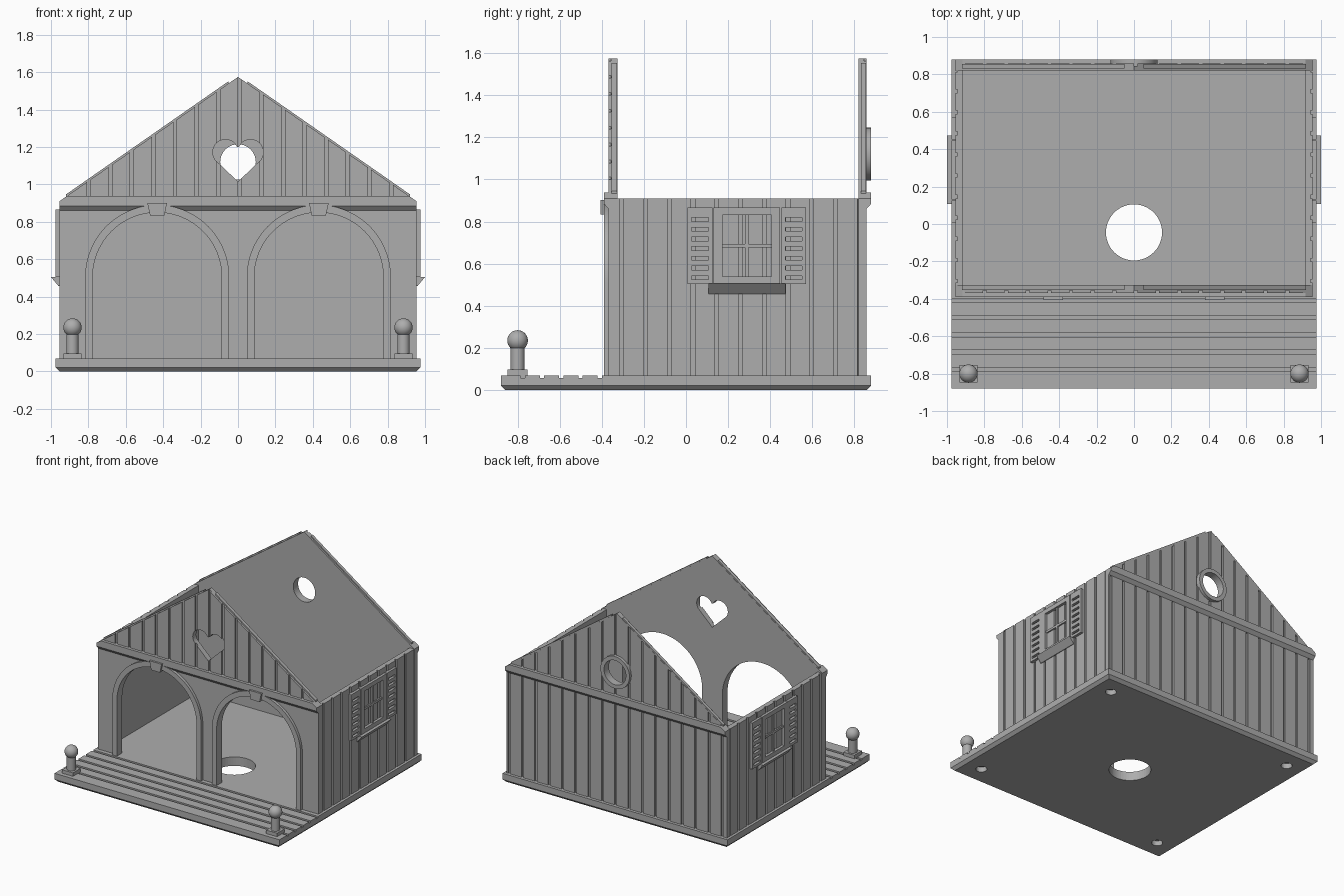
import bpy, bmesh, math
from mathutils import Vector

cube = bpy.data.objects.get("Cube")
if cube:
    bpy.data.objects.remove(cube)

grey = bpy.data.materials.new("plain grey")
grey.use_nodes = True
GREY = (0.42, 0.42, 0.42, 1)
grey.diffuse_color = GREY
grey.node_tree.nodes["Principled BSDF"].inputs["Base Color"].default_value = GREY

WALL_X, FRONT, BACK = 0.955, -0.368, 0.857
FLOOR, EAVE, RIDGE = 0.07, 0.91, 1.575
SLOPE = (RIDGE - EAVE) / WALL_X


def finish(name, bm):
    bmesh.ops.recalc_face_normals(bm, faces=bm.faces)
    mesh = bpy.data.meshes.new(name)
    bm.to_mesh(mesh)
    bm.free()
    mesh.materials.append(grey)
    obj = bpy.data.objects.new(name, mesh)
    bpy.context.collection.objects.link(obj)
    return obj


def add_prism(bm, pts, axis, a, b):
    """Extrude a 2D outline along an axis from a to b."""
    place = {"x": lambda u, v, w: (w, u, v),
             "y": lambda u, v, w: (u, w, v),
             "z": lambda u, v, w: (u, v, w)}[axis]
    lo = [bm.verts.new(place(u, v, a)) for u, v in pts]
    hi = [bm.verts.new(place(u, v, b)) for u, v in pts]
    bm.faces.new(lo)
    bm.faces.new(hi[::-1])
    for i in range(len(pts)):
        j = (i + 1) % len(pts)
        bm.faces.new((lo[i], lo[j], hi[j], hi[i]))


def prism(name, pts, axis, a, b):
    bm = bmesh.new()
    add_prism(bm, pts, axis, a, b)
    return finish(name, bm)


def boxes(name, spans):
    """One object of several boxes, each given as x, y and z ranges."""
    bm = bmesh.new()
    for (x0, x1), (y0, y1), (z0, z1) in spans:
        add_prism(bm, [(x0, y0), (x1, y0), (x1, y1), (x0, y1)], "z", z0, z1)
    return finish(name, bm)


def arc(cx, cz, r, start=0, end=360, n=48):
    steps = n if end - start == 360 else n + 1
    return [(cx + r * math.cos(math.radians(start + (end - start) * i / n)),
             cz + r * math.sin(math.radians(start + (end - start) * i / n)))
            for i in range(steps)]


def cut(obj, *cutters):
    for cutter in cutters:
        cutter.hide_render = True
        mod = obj.modifiers.new("cut", "BOOLEAN")
        mod.operation, mod.solver, mod.object = "DIFFERENCE", "EXACT", cutter
    bpy.context.view_layer.update()
    graph = bpy.context.evaluated_depsgraph_get()
    mesh = bpy.data.meshes.new_from_object(obj.evaluated_get(graph))
    obj.modifiers.clear()
    obj.data = mesh
    for cutter in cutters:
        bpy.data.objects.remove(cutter)
    return obj


def smooth(obj):
    obj.data.shade_smooth()
    obj.data.set_sharp_from_angle(angle=math.radians(35))


# Base slab with chamfered underside, deck grooves, floor hole and sockets
bm = bmesh.new()
bx, by, ch = 0.975, 0.88, 0.022
rings = []
for inset, z in ((ch, 0), (0, ch), (0, FLOOR)):
    rings.append([bm.verts.new((sx * (bx - inset), sy * (by - inset), z))
                  for sx, sy in ((-1, -1), (1, -1), (1, 1), (-1, 1))])
for low, high in zip(rings, rings[1:]):
    for i in range(4):
        bm.faces.new((low[i], low[i - 1], high[i - 1], high[i]))
bm.faces.new(rings[0])
bm.faces.new(rings[-1])
base = finish("base", bm)
grooves = boxes("deck_groove_cutter", [
    ((-1, 1), (y - 0.01, y + 0.01), (FLOOR - 0.012, 0.1))
    for y in (-0.41 - 0.0915 * i for i in range(5))])
sockets = bmesh.new()
for sx in (-1, 1):
    for sy in (-1, 1):
        add_prism(sockets, arc(sx * 0.82, sy * 0.72, 0.04, n=24), "z", -0.1, 0.04)
cut(base, grooves, finish("socket_cutter", sockets),
    prism("floor_hole_cutter", arc(0, -0.045, 0.15), "z", -0.1, 0.2))

# Front and back walls with gables
gable = [(-WALL_X, FLOOR), (WALL_X, FLOOR), (WALL_X, EAVE), (0, RIDGE), (-WALL_X, EAVE)]
plank_x = [0.01 + 0.1155 * i for i in range(-8, 9)]


def plank_cutter(y0, y1, z0):
    return boxes("plank_cutter", [((x - 0.009, x + 0.009), (y0, y1), (z0, 1.7))
                                  for x in plank_x if abs(x) < 0.94])


lobe = arc(0.067, 1.172, 0.068, -38, 155, 24)
heart = [(0, 1.015)] + lobe + [(-x, z) for x, z in reversed(lobe)]
ARCH_X, ARCH_Z, ARCH_R, RIM = 0.432, 0.505, 0.345, 0.04
arches = bmesh.new()
for s in (-1, 1):
    add_prism(arches, [(s * ARCH_X - ARCH_R, FLOOR - 0.02), (s * ARCH_X + ARCH_R, FLOOR - 0.02)]
              + arc(s * ARCH_X, ARCH_Z, ARCH_R, 0, 180), "y", -0.5, -0.2)
front_wall = cut(prism("front_wall", gable, "y", FRONT, -0.325),
                 plank_cutter(-0.5, FRONT + 0.012, 0.92),
                 prism("heart_cutter", heart, "y", -0.5, -0.2),
                 finish("arch_cutter", arches))


def porthole():
    return prism("porthole_cutter", arc(0, 1.12, 0.095), "y", 0.7, 1)


back_wall = cut(prism("back_wall", gable, "y", 0.82, BACK),
                plank_cutter(BACK - 0.012, 1, 0), porthole())
ring = cut(prism("porthole_ring", arc(0, 1.12, 0.126), "y", 0.84, 0.88), porthole())
smooth(ring)

# Side walls, planked by their plan outline
for s, side in ((1, "left"), (-1, "right")):
    outline = [(s * 0.915, -0.325), (s * WALL_X, -0.325)]
    for i in range(11):
        y = -0.305 + 0.1128 * i
        for dy, depth in ((-0.009, 0), (-0.009, 0.012), (0.009, 0.012), (0.009, 0)):
            outline.append((s * (WALL_X - depth), y + dy))
    outline = [p for p in outline if p[1] < 0.82]
    outline += [(s * WALL_X, 0.82), (s * 0.915, 0.82)]
    prism(side + "_wall", outline, "z", FLOOR, EAVE)

# Eave beams, trimmed to the roof slope, and tongues along the gable edges
for name, wall, out, inner, t0, t1 in (("front", FRONT, -0.39, -0.34, -0.353, -0.327),
                                       ("back", BACK, 0.88, 0.83, 0.832, 0.855)):
    bm = bmesh.new()
    add_prism(bm, [(inner, 0.86), (wall, 0.86), (out, 0.885), (out, 0.937), (inner, 0.937)],
              "x", -WALL_X, WALL_X)
    for s in (-1, 1):
        geom = bm.verts[:] + bm.edges[:] + bm.faces[:]
        bmesh.ops.bisect_plane(bm, geom=geom, plane_co=(s * WALL_X, 0, EAVE),
                               plane_no=Vector((s * SLOPE, 0, 1)).normalized(), clear_outer=True)
        bmesh.ops.holes_fill(bm, edges=[e for e in bm.edges if e.is_boundary])
    finish(name + "_beam", bm)
    for s, side in ((1, "left"), (-1, "right")):
        a, b = 0.92, 0.05
        za, zb = RIDGE - a * SLOPE, RIDGE - b * SLOPE
        prism(f"{name}_{side}_tongue", [(s * a, za - 0.01), (s * a, za + 0.012),
                                        (s * b, zb + 0.012), (s * b, zb - 0.01)], "y", t0, t1)

for s, side in ((1, "left"), (-1, "right")):
    # Arch surround and keystone
    cx = s * ARCH_X
    outer = arc(cx, ARCH_Z, ARCH_R + RIM, 0, 180)
    inner = arc(cx, ARCH_Z, ARCH_R, 0, 180)
    surround = ([(cx + ARCH_R + RIM, FLOOR)] + outer + [(cx - ARCH_R - RIM, FLOOR),
                (cx - ARCH_R, FLOOR)] + inner[::-1] + [(cx + ARCH_R, FLOOR)])
    smooth(prism(side + "_arch_surround", surround, "y", -0.39, FRONT + 0.003))
    prism(side + "_keystone", [(cx - 0.038, 0.833), (cx + 0.038, 0.833),
                               (cx + 0.053, 0.902), (cx - 0.053, 0.902)], "y", -0.405, FRONT)

    # Deck post with ball
    px, py = s * 0.885, -0.8
    boxes(side + "_post_foot", [((px - 0.047, px + 0.047), (py - 0.047, py + 0.047),
                                 (FLOOR - 0.015, 0.097))])
    smooth(prism(side + "_post", arc(px, py, 0.033, n=32), "z", 0.09, 0.21))
    bm = bmesh.new()
    bmesh.ops.create_uvsphere(bm, u_segments=32, v_segments=16, radius=0.049)
    bmesh.ops.translate(bm, verts=bm.verts, vec=(px, py, 0.235))
    smooth(finish(side + "_post_ball", bm))

    # Window frame, cross bars, louvred shutters and sill
    depth = (s * 0.94, s * 0.975)
    thin = (s * 0.94, s * 0.965)
    z0, z1 = 0.504, 0.866
    boxes(side + "_window_frame", [
        (depth, (0.13, 0.173), (z0, z1)), (depth, (0.406, 0.447), (z0, z1)),
        (depth, (0.173, 0.406), (z0, 0.538)), (depth, (0.173, 0.406), (0.832, z1))])
    boxes(side + "_window_bars", [(thin, (0.28, 0.298), (0.538, 0.832)),
                                  (thin, (0.173, 0.406), (0.676, 0.694))])
    for y0, part in ((0.008, "front"), (0.453, "back")):
        y1 = y0 + 0.118
        slats = [(depth, (y0, y0 + 0.019), (z0, z1)), (depth, (y1 - 0.019, y1), (z0, z1))]
        edges = [z0]
        for i in range(7):
            mid = 0.533 + 0.0462 * i
            edges += [mid - 0.009, mid + 0.009]
        edges.append(z1)
        slats += [(depth, (y0 + 0.019, y1 - 0.019), (edges[i], edges[i + 1]))
                  for i in range(0, len(edges), 2)]
        boxes(f"{side}_{part}_shutter", slats)
    prism(side + "_window_sill", [(s * 0.94, 0.505), (s * 1.0, 0.505), (s * 0.96, 0.457),
                                  (s * 0.94, 0.457)], "y", 0.107, 0.473)
